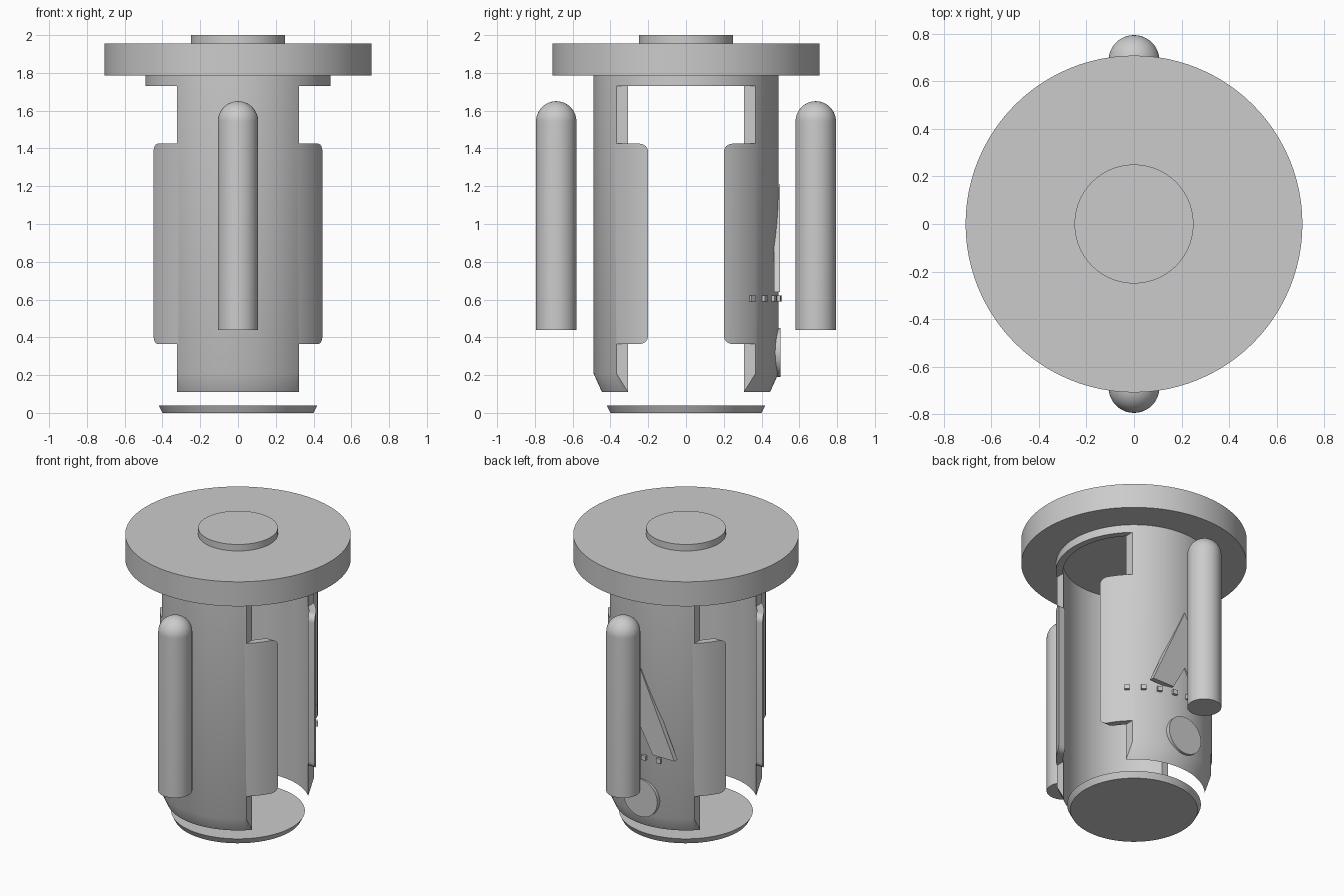
import bpy
import bmesh
from math import sin, cos, pi, radians
from mathutils import Matrix, Vector

if "Cube" in bpy.data.objects:
    bpy.data.objects.remove(bpy.data.objects["Cube"], do_unlink=True)

grey = bpy.data.materials.new("plain grey")
grey.use_nodes = True
COLOUR = (0.6, 0.6, 0.6, 1)
grey.diffuse_color = COLOUR
grey.node_tree.nodes["Principled BSDF"].inputs["Base Color"].default_value = COLOUR


def finish(name, bm):
    """Turn a bmesh into a named, coloured object."""
    bmesh.ops.remove_doubles(bm, verts=bm.verts, dist=1e-5)
    bmesh.ops.recalc_face_normals(bm, faces=bm.faces)
    mesh = bpy.data.meshes.new(name)
    bm.to_mesh(mesh)
    bm.free()
    mesh.materials.append(grey)
    obj = bpy.data.objects.new(name, mesh)
    bpy.context.collection.objects.link(obj)
    return obj


def activate(obj):
    bpy.ops.object.select_all(action="DESELECT")
    obj.select_set(True)
    bpy.context.view_layer.objects.active = obj


def smooth(obj):
    activate(obj)
    bpy.ops.object.shade_smooth_by_angle(angle=radians(30))


def lathe(name, profile, steps=96, y=0, closed=False):
    """Spin (radius, height) points around a vertical axis."""
    bm = bmesh.new()
    verts = [bm.verts.new((r, 0, z)) for r, z in profile]
    edges = [bm.edges.new(pair) for pair in zip(verts, verts[1:])]
    if closed:
        edges.append(bm.edges.new((verts[-1], verts[0])))
    bmesh.ops.spin(bm, geom=verts + edges, cent=(0, 0, 0), axis=(0, 0, 1),
                   angle=2 * pi, steps=steps)
    bmesh.ops.translate(bm, verts=bm.verts, vec=(0, y, 0))
    return finish(name, bm)


def disc(name, r_low, r_top, low, top):
    return lathe(name, [(0, low), (r_low, low), (r_top, top), (0, top)])


def prism(name, outline, start, end, axis):
    """Extrude an upright outline along x or y."""
    bm = bmesh.new()
    place = (lambda a, z: (start, a, z)) if axis == "x" else (lambda a, z: (a, start, z))
    face = bm.faces.new([bm.verts.new(place(a, z)) for a, z in outline])
    out = bmesh.ops.extrude_face_region(bm, geom=[face])
    push = Vector((end - start, 0, 0) if axis == "x" else (0, end - start, 0))
    bmesh.ops.translate(bm, vec=push,
                        verts=[v for v in out["geom"] if isinstance(v, bmesh.types.BMVert)])
    return finish(name, bm)


# Discs at the top and bottom
smooth(disc("cap_plate", 0.708, 0.708, 1.785, 1.955))
smooth(disc("cap_button", 0.25, 0.25, 1.955, 2.0))
smooth(disc("base_disc", 0.4, 0.42, 0, 0.04))

# Hollow body with a tapered lower edge
OUTER, INNER = 0.49, 0.445
body = lathe("body_shell", [(INNER, 0.11), (OUTER, 0.21), (OUTER, 1.785), (INNER, 1.785)],
             steps=128, closed=True)

# Side openings: narrow between the tabs, wide above and below them
LOW, HIGH, GAP, ROUND = 0.365, 1.425, 0.2, 0.045
EXTRA = 0.01
half = [(GAP + ROUND, LOW - EXTRA)]
for i in range(9):
    a = pi / 2 * i / 8
    half.append((GAP + ROUND * (1 - sin(a)), LOW + ROUND * (1 - cos(a))))
for i in range(9):
    a = pi / 2 * i / 8
    half.append((GAP + ROUND * (1 - cos(a)), HIGH - ROUND * (1 - sin(a))))
half.append((GAP + ROUND, HIGH + EXTRA))
slot = half + [(-y, z) for y, z in reversed(half)]


def band(low, high):
    return [(-0.6, low), (0.6, low), (0.6, high), (-0.6, high)]


for side in (-1, 1):
    for outline in (band(0, LOW), band(HIGH, 1.73), slot):
        cutter = prism("opening_cutter", outline, side * 0.323, side * 0.7, "x")
        cutter.hide_render = True
        mod = body.modifiers.new("opening", "BOOLEAN")
        mod.operation = "DIFFERENCE"
        mod.solver = "EXACT"
        mod.object = cutter
        activate(body)
        bpy.ops.object.modifier_apply(modifier=mod.name)
        bpy.data.objects.remove(cutter, do_unlink=True)
smooth(body)

# Round-topped pins standing in front and behind
PIN = 0.107
dome = [(PIN * cos(pi / 2 * i / 16), 1.543 + PIN * sin(pi / 2 * i / 16)) for i in range(16)]
for name, y in (("front_pin", -0.687), ("back_pin", 0.687)):
    smooth(lathe(name, [(0, 0.44), (PIN, 0.44)] + dome + [(0, 1.543 + PIN)], 48, y))

# Notched pointer and round plate on the back
prism("back_pointer", [(0, 1.21), (0.26, 0.64), (0.093, 0.64), (0, 0.81),
                       (-0.093, 0.64), (-0.26, 0.64)], 0.465, 0.498, "y")
ring = [(0.13 * cos(2 * pi * i / 64), 0.32 + 0.13 * sin(2 * pi * i / 64)) for i in range(64)]
smooth(prism("back_round_plate", ring, 0.465, 0.5, "y"))

# Row of small studs around the back
bm = bmesh.new()
for i in range(6):
    turn = Matrix.Rotation(radians(12 * i - 45), 4, "Z")
    bmesh.ops.create_cube(bm, size=0.032,
                          matrix=turn @ Matrix.Translation((0, 0.492, 0.605)))
finish("back_studs", bm)
